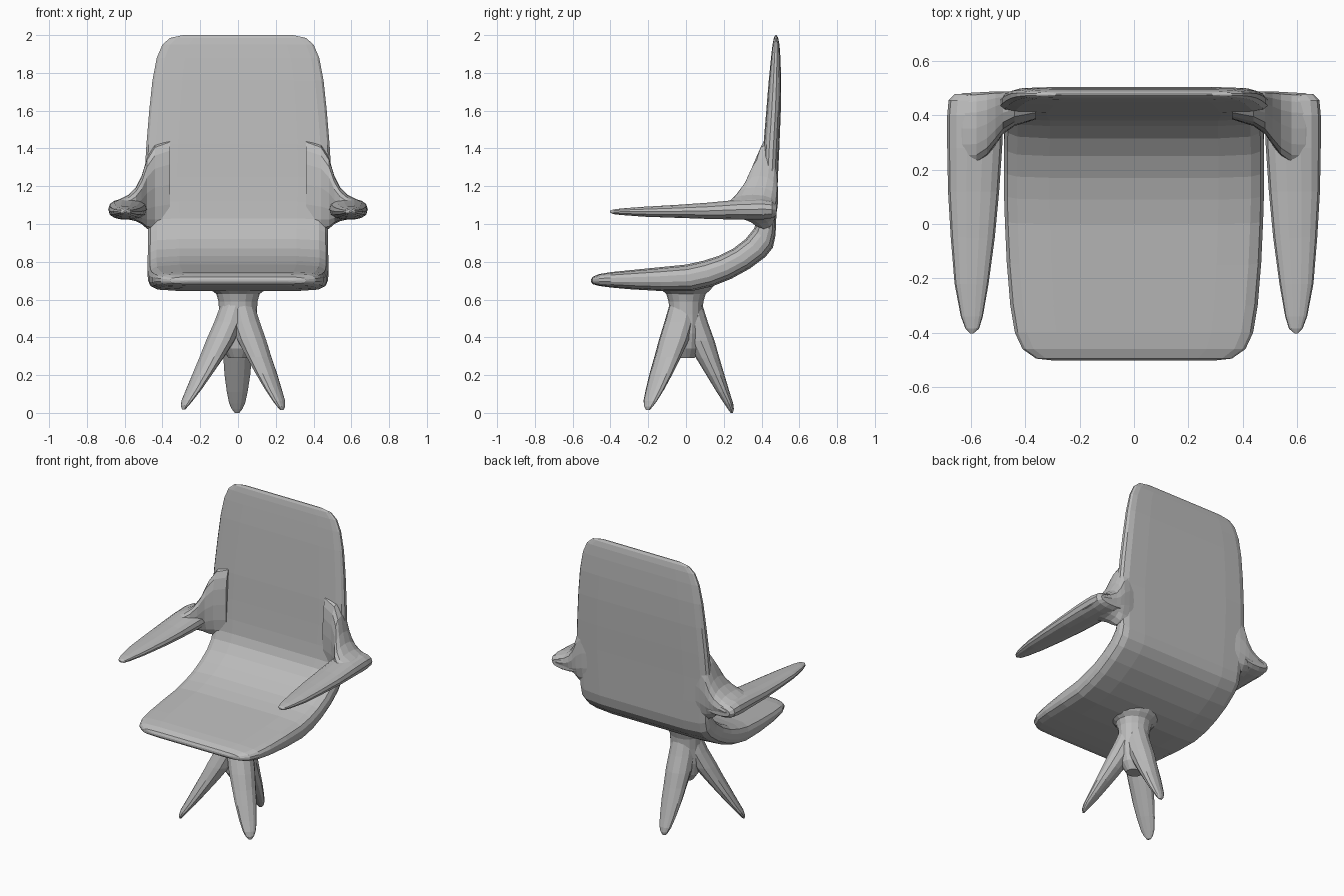
import bpy, math
from mathutils import Vector

grey = bpy.data.materials.new("soft_grey")
grey.diffuse_color = (0.5, 0.5, 0.5, 1)


def loft(name, rings):
    """Skin a list of equal-length closed rings and cap both ends."""
    n = len(rings[0])
    verts = [p for ring in rings for p in ring]
    faces = [(r * n + i, r * n + (i + 1) % n, (r + 1) * n + (i + 1) % n, (r + 1) * n + i)
             for r in range(len(rings) - 1) for i in range(n)]
    faces += [tuple(reversed(range(n))), tuple(range(len(verts) - n, len(verts)))]
    mesh = bpy.data.meshes.new(name)
    mesh.from_pydata(verts, [], faces)
    mesh.materials.append(grey)
    obj = bpy.data.objects.new(name, mesh)
    bpy.context.collection.objects.link(obj)
    # consistent outward normals
    bpy.context.view_layer.objects.active = obj
    obj.select_set(True)
    bpy.ops.object.mode_set(mode='EDIT')
    bpy.ops.mesh.select_all(action='SELECT')
    bpy.ops.mesh.normals_make_consistent(inside=False)
    bpy.ops.object.mode_set(mode='OBJECT')
    obj.select_set(False)
    return obj


def oval(centre, u, v, n=16, power=1.0):
    """Closed (super)ellipse ring spanned by half-axes u and v."""
    ring = []
    for i in range(n):
        a = 2 * math.pi * i / n
        c, s = math.cos(a), math.sin(a)
        ring.append(Vector(centre) + Vector(u) * math.copysign(abs(c) ** power, c)
                    + Vector(v) * math.copysign(abs(s) ** power, s))
    return ring


# Seat and back shell: inner (y, z), outer (y, z), half width
shell = [
    (-.503, .705, -.503, .695, .29), (-.495, .72, -.495, .682, .36),
    (-.46, .735, -.46, .672, .41), (-.40, .745, -.40, .664, .438),
    (-.30, .755, -.30, .655, .455), (-.15, .77, -.13, .645, .468),
    (.0, .785, .03, .645, .475), (.09, .805, .14, .67, .478),
    (.17, .83, .24, .71, .478), (.25, .87, .34, .765, .478),
    (.315, .92, .42, .825, .476), (.36, .975, .46, .875, .476),
    (.38, 1.03, .474, .94, .476), (.39, 1.12, .48, 1.08, .485),
    (.40, 1.25, .487, 1.25, .495), (.41, 1.42, .495, 1.42, .485),
    (.425, 1.60, .502, 1.60, .47), (.438, 1.76, .504, 1.76, .453),
    (.45, 1.88, .50, 1.88, .43), (.458, 1.95, .495, 1.95, .40),
    (.465, 1.985, .488, 1.985, .36), (.473, 2.0, .479, 2.0, .29)]
# share of half width, share of half thickness
rim = [(-1, .25), (-.975, .62), (-.9, .88), (-.65, 1), (0, 1),
       (.65, 1), (.9, .88), (.975, .62), (1, .25)]
rings = []
for iy, iz, oy, oz, w in shell:
    mid = Vector((0, (iy + oy) / 2, (iz + oz) / 2))
    half = Vector((0, (iy - oy) / 2, (iz - oz) / 2))
    rings.append([mid + Vector((x * w, 0, 0)) + half * t for x, t in rim]
                 + [mid + Vector((x * w, 0, 0)) - half * t for x, t in reversed(rim)])
loft("seat_and_back_shell", rings)

# Armrest blade: y, inner x, outer x, bottom z, top z
blade = [
    (-.402, .59, .603, 1.06, 1.07), (-.385, .57, .62, 1.052, 1.077),
    (-.34, .556, .637, 1.047, 1.083), (-.22, .535, .66, 1.038, 1.092),
    (-.05, .512, .674, 1.032, 1.102), (.12, .496, .684, 1.026, 1.114),
    (.28, .485, .687, 1.022, 1.13), (.40, .48, .687, 1.022, 1.135),
    (.455, .48, .682, 1.03, 1.125), (.478, .48, .66, 1.045, 1.105)]
# Flared joint between back and armrest: x, front y, rear y, bottom z, top z
flare = [
    (.36, .385, .475, .97, 1.45), (.44, .36, .485, .965, 1.42),
    (.482, .33, .488, .975, 1.35), (.51, .29, .488, 1.0, 1.255),
    (.54, .25, .486, 1.015, 1.195), (.58, .22, .484, 1.024, 1.155),
    (.63, .22, .481, 1.028, 1.13), (.675, .26, .46, 1.045, 1.10)]
for side, s in (("left", -1), ("right", 1)):
    loft(side + "_armrest", [
        oval((s * (a + b) / 2, y, (lo + hi) / 2), ((b - a) / 2, 0, 0), (0, 0, (hi - lo) / 2), 14, .85)
        for y, a, b, lo, hi in blade])
    loft(side + "_armrest_flare", [
        oval((s * x, (a + b) / 2, (lo + hi) / 2), (0, (b - a) / 2, 0), (0, 0, (hi - lo) / 2), 16, .85)
        for x, a, b, lo, hi in flare])

# Short stem flaring into the underside of the seat: z, half x, half y
loft("stem", [oval((0, 0, z), (a, 0, 0), (0, b, 0)) for z, a, b in [
    (.69, .17, .16), (.652, .145, .13), (.63, .115, .105), (.59, .103, .092),
    (.52, .10, .088), (.42, .10, .085), (.34, .085, .075), (.29, .05, .045)]])

# Three splayed legs: z, share of reach, radial half, sideways half
leg = [(.58, .06, .07, .075), (.48, .17, .075, .082), (.38, .32, .075, .082),
       (.29, .48, .062, .075), (.20, .65, .048, .068), (.11, .82, .034, .055),
       (.05, .94, .024, .042), (.02, .99, .016, .028), (.0, 1.01, .006, .012)]
for name, x, y, lift in (("front_left_leg", -.285, -.2, .018),
                         ("front_right_leg", .23, -.2, .015), ("rear_leg", -.005, .24, 0)):
    out = Vector((x, y, 0)).normalized()
    across = Vector((-out.y, out.x, 0))
    loft(name, [oval((x * f, y * f, z + lift * f), out * r, across * t, 12)
                for z, f, r, t in leg])
